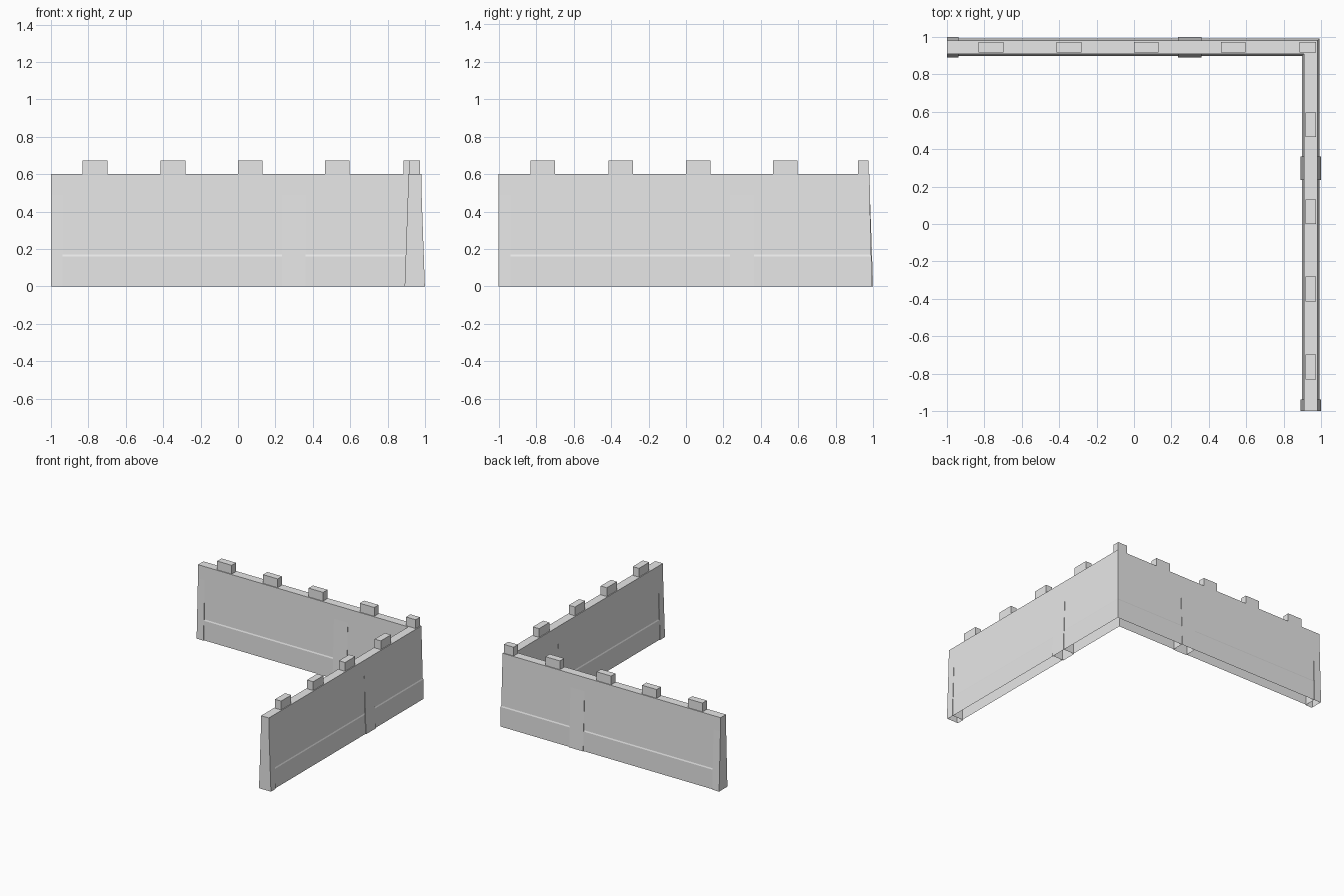
import bpy
import bmesh

cube = bpy.data.objects.get("Cube")
if cube:
    bpy.data.objects.remove(cube, do_unlink=True)

grey = bpy.data.materials.new("stone_grey")
grey.use_nodes = True
colour = (0.8, 0.8, 0.8, 1)
grey.diffuse_color = colour
grey.node_tree.nodes["Principled BSDF"].inputs["Base Color"].default_value = colour

C = 0.945      # centre line of both wall runs
TOP = 0.6      # height of the walkway

# Half-width and height, from the ground up
WALL = [(0.047, 0), (0.046, 0.16), (0.042, 0.17), (0.035, TOP)]
BUTTRESS = [(0.054, 0), (0.033, TOP - 0.003)]


def finish(name, bm):
    mesh = bpy.data.meshes.new(name)
    bmesh.ops.recalc_face_normals(bm, faces=bm.faces)
    bm.to_mesh(mesh)
    bm.free()
    mesh.materials.append(grey)
    obj = bpy.data.objects.new(name, mesh)
    bpy.context.collection.objects.link(obj)
    return obj


def along_x(t, off, z):
    return (t, C + off, z)


def along_y(t, off, z):
    return (C + off, t, z)


def sweep(name, half, stations):
    """Skin a tapered profile through stations, open underneath."""
    section = [(-w, z) for w, z in half] + [(w, z) for w, z in reversed(half)]
    bm = bmesh.new()
    rings = [[bm.verts.new(place(o, z)) for o, z in section] for place in stations]
    for a, b in zip(rings, rings[1:]):
        for i in range(len(section) - 1):
            bm.faces.new((a[i], a[i + 1], b[i + 1], b[i]))
    bm.faces.new(rings[0])
    bm.faces.new(rings[-1])
    return finish(name, bm)


def straight(name, half, run, t0, t1):
    return sweep(name, half, [lambda o, z: run(t0, o, z), lambda o, z: run(t1, o, z)])


def block(name, run, t0, t1, half, z0, z1):
    return straight(name, [(half, z0), (half, z1)], run, t0, t1)


# L-shaped curtain wall with a mitred corner
sweep("curtain_wall", WALL, [
    lambda o, z: (-1, C + o, z),
    lambda o, z: (C + o, C + o, z),
    lambda o, z: (C + o, -1, z),
])

# Tapered buttresses and merlons on each run
for label, run in (("back", along_x), ("side", along_y)):
    straight(label + "_end_buttress", BUTTRESS, run, -1, -0.938)
    straight(label + "_middle_buttress", BUTTRESS, run, 0.235, 0.362)
    for i, t in enumerate((-0.765, -0.348, 0.065, 0.53)):
        block(f"{label}_merlon_{i + 1}", run, t - 0.066, t + 0.066, 0.028, TOP - 0.01, 0.672)

# Corner merlon
block("corner_merlon", along_x, 0.885, 0.972, 0.028, TOP - 0.01, 0.672)
